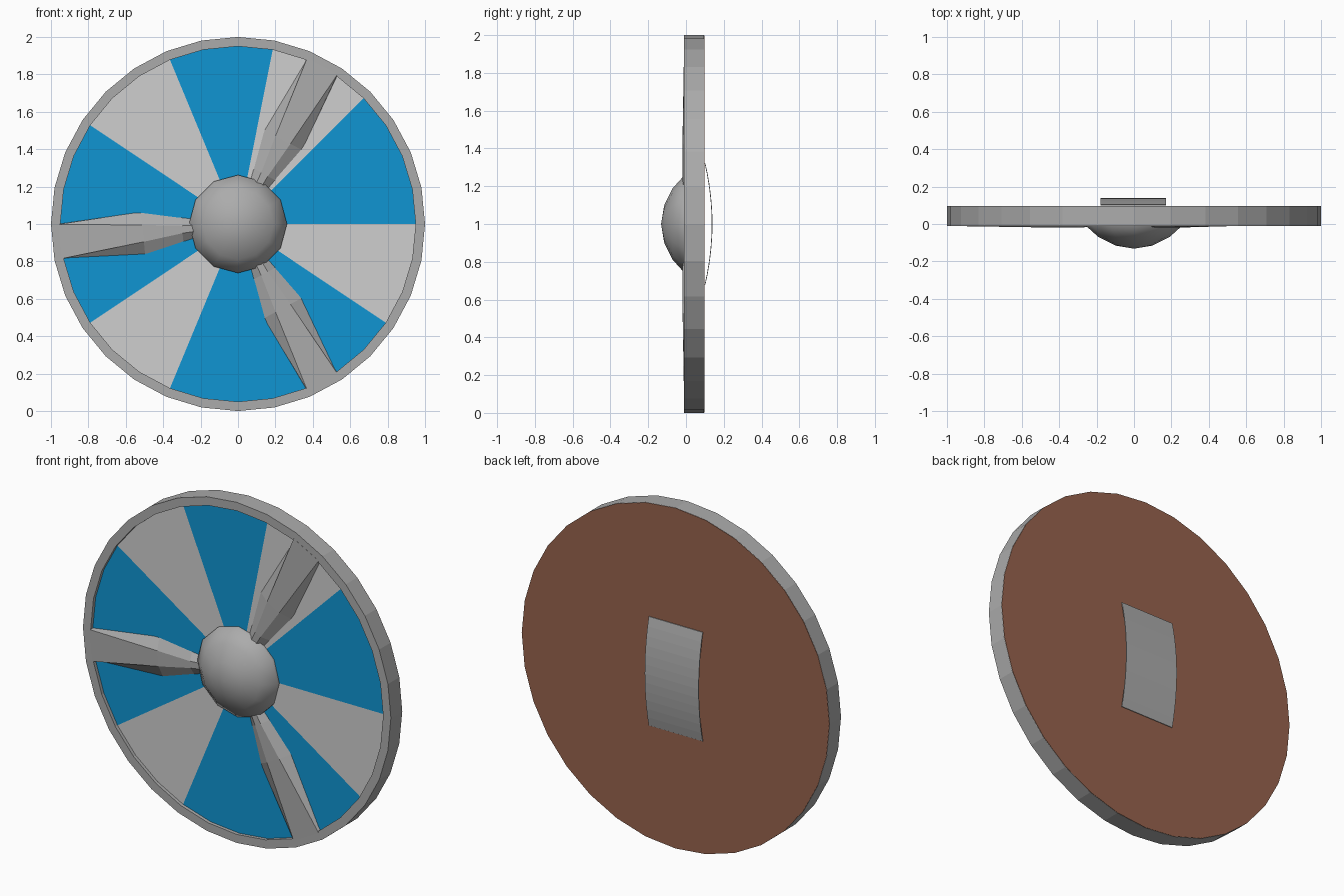
import bpy, bmesh, math

if "Cube" in bpy.data.objects:
    bpy.data.objects.remove(bpy.data.objects["Cube"])

N = 32
CZ = 1.0


def mat(name, col):
    m = bpy.data.materials.new(name)
    m.diffuse_color = (*col, 1)
    m.use_nodes = True
    m.node_tree.nodes["Principled BSDF"].inputs["Base Color"].default_value = m.diffuse_color
    return m


STEEL = mat("mid_grey_metal", (0.41, 0.41, 0.41))
PALE = mat("pale_grey_paint", (0.62, 0.62, 0.62))
BLUE = mat("blue_paint", (0.005, 0.30, 0.65))
WOOD = mat("brown_wood", (0.31, 0.125, 0.075))


def P(r, a, y):
    return (r * math.cos(a), y, CZ + r * math.sin(a))


def make(name, verts, faces, mats, rule=None, fix=True):
    me = bpy.data.meshes.new(name)
    me.from_pydata(verts, [], faces)
    for m in mats:
        me.materials.append(m)
    if fix:
        bm = bmesh.new()
        bm.from_mesh(me)
        bmesh.ops.recalc_face_normals(bm, faces=bm.faces)
        bm.to_mesh(me)
        bm.free()
    if rule:
        for p in me.polygons:
            p.material_index = rule(p.index)
    ob = bpy.data.objects.new(name, me)
    bpy.context.collection.objects.link(ob)
    return ob


def ring(name, profile, n, m):
    """Revolve a closed (radius, y) profile about the y axis."""
    k = len(profile)
    v = [P(r, 2 * math.pi * i / n, y) for i in range(n) for r, y in profile]
    f = [(i * k + j, i * k + (j + 1) % k, (i + 1) % n * k + (j + 1) % k, (i + 1) % n * k + j)
         for i in range(n) for j in range(k)]
    return make(name, v, f, [m])


# metal rim
ring("rim", [(0.95, -0.01), (1.0, -0.01), (1.0, 0.095), (0.95, 0.095)], N, STEEL)

# wooden backing
v = [P(0.999, 2 * math.pi * i / N, y) for y in (0.085, 0.097) for i in range(N)]
f = [tuple(range(N)), tuple(range(N, 2 * N))]
f += [(i, (i + 1) % N, N + (i + 1) % N, N + i) for i in range(N)]
make("wood_backing", v, f, [WOOD])

# painted front panel, coloured by sector
pale = {4, 5, 6, 10, 11, 12, 19, 20, 21, 29, 30, 31}
v = [P(0, 0, 0.01)] + [P(0.955, 2 * math.pi * i / N, 0.01) for i in range(N)]
f = [(0, 1 + i, 1 + (i + 1) % N) for i in range(N)]
make("front_panel", v, f, [BLUE, PALE], lambda i: 1 if i in pale else 0, fix=False)

# three bevelled spokes: (radius, base half width, top half width, top y)
sections = [(0.20, 0.045, 0.015, -0.016), (0.30, 0.067, 0.02, -0.018),
            (0.51, 0.115, 0.045, -0.018), (0.955, 0.094, 0.092, -0.011)]
for n, seg in enumerate((5, 16, 26)):
    a = 2 * math.pi * (seg + 0.5) / N
    c, s = math.cos(a), math.sin(a)
    v = []
    for r, b, t, y in sections:
        for w, yy in ((-b, 0.012), (-t, y), (t, y), (b, 0.012)):
            v.append((r * c - w * s, yy, CZ + r * s + w * c))
    f = [(0, 1, 2, 3), (12, 13, 14, 15)]
    f += [(i * 4 + j, i * 4 + (j + 1) % 4, i * 4 + 4 + (j + 1) % 4, i * 4 + 4 + j)
          for i in range(3) for j in range(4)]
    make(f"spoke_{n + 1}", v, f, [STEEL])

# domed boss
B = 12
prof = [(0.262, 0.012), (0.262, -0.005), (0.19, -0.07), (0.10, -0.115)]
v = [P(r, 2 * math.pi * i / B, y) for r, y in prof for i in range(B)] + [P(0, 0, -0.132)]
f = [tuple(range(B))]
f += [(k * B + i, k * B + (i + 1) % B, k * B + B + (i + 1) % B, k * B + B + i)
      for k in range(3) for i in range(B)]
f += [(3 * B + i, 3 * B + (i + 1) % B, 4 * B) for i in range(B)]
boss = make("boss", v, f, [STEEL])
bpy.context.view_layer.objects.active = boss
boss.select_set(True)
bpy.ops.object.shade_smooth_by_angle(angle=math.radians(50))

# arched arm strap on the back
K = 12
v, f = [], []
for i in range(K + 1):
    t = -1 + 2 * i / K
    y, z = 0.103 + 0.037 * (1 - t * t), CZ + 0.32 * t
    for x in (-0.18, 0.17):
        v += [(x, y - 0.004, z), (x, y, z)]
for i in range(K):
    b = 4 * i
    f += [(b + p, b + q, b + 4 + q, b + 4 + p) for p, q in ((0, 1), (1, 3), (3, 2), (2, 0))]
f += [(0, 1, 3, 2), (4 * K, 4 * K + 1, 4 * K + 3, 4 * K + 2)]
make("arm_strap", v, f, [STEEL])
